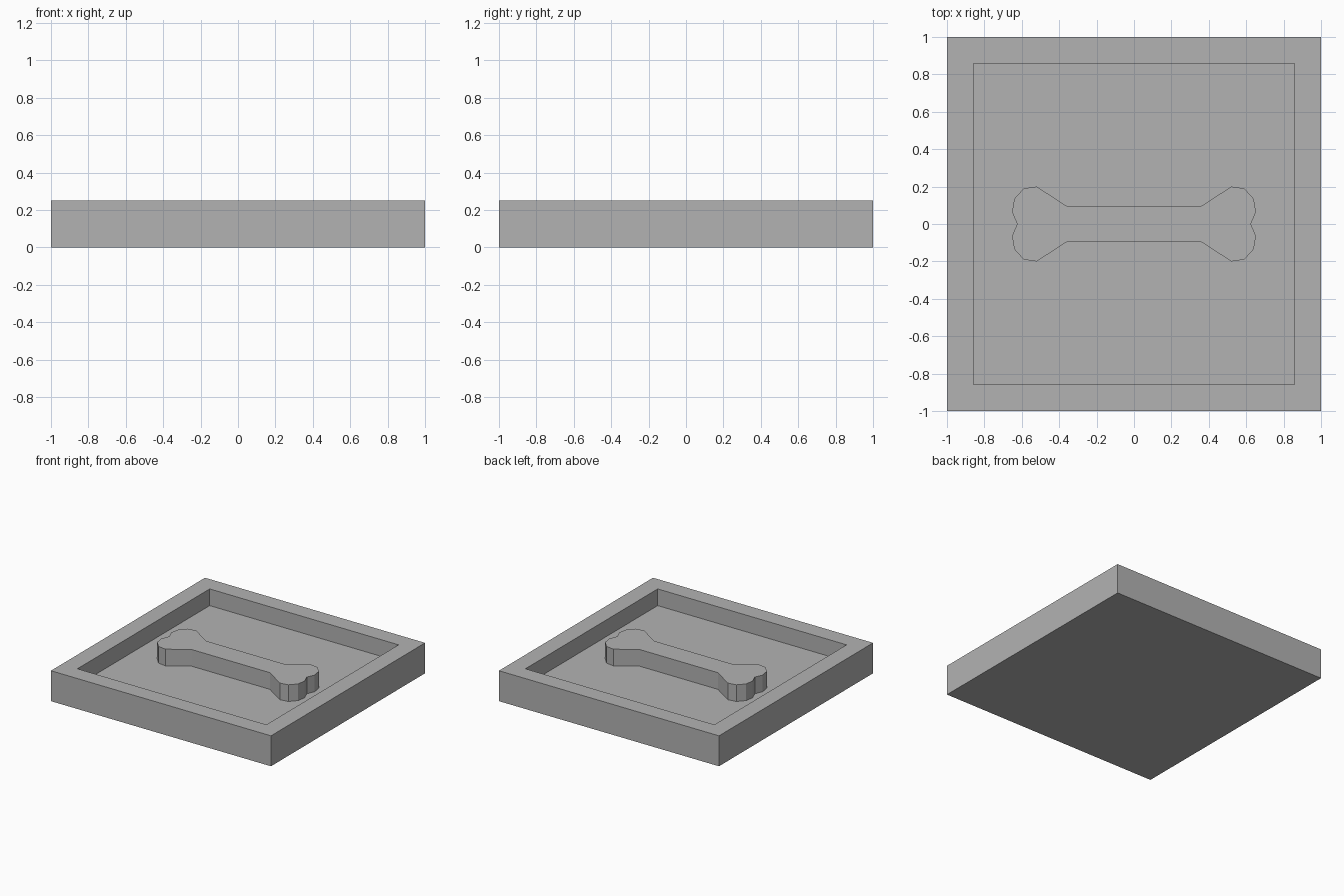
import bpy, bmesh

if "Cube" in bpy.data.objects:
    bpy.data.objects.remove(bpy.data.objects["Cube"])

TOP, FLOOR = 0.25, 0.113

grey = bpy.data.materials.new("plain grey")
grey.diffuse_color = (0.45, 0.45, 0.45, 1)
grey.use_nodes = True
grey.node_tree.nodes["Principled BSDF"].inputs["Base Color"].default_value = grey.diffuse_color


def finish(bm, name):
    bmesh.ops.recalc_face_normals(bm, faces=bm.faces)
    mesh = bpy.data.meshes.new(name)
    bm.to_mesh(mesh)
    bm.free()
    mesh.materials.append(grey)
    bpy.context.collection.objects.link(bpy.data.objects.new(name, mesh))


# Square tray: a slab whose top is inset and pushed down
bm = bmesh.new()
bmesh.ops.create_cube(bm, size=2)
for v in bm.verts:
    v.co.z = TOP if v.co.z > 0 else 0
top = max(bm.faces, key=lambda f: f.calc_center_median().z)
bmesh.ops.inset_region(bm, faces=[top], thickness=0.2)
for v in top.verts:
    v.co.z = TOP
pocket = bmesh.ops.extrude_discrete_faces(bm, faces=[top])["faces"][0]
for v in pocket.verts:
    v.co.z = FLOOR
finish(bm, "tray")

# Raised bone: one quarter of the outline, mirrored both ways
quarter = [(0.355, 0.093), (0.52, 0.2), (0.59, 0.19),
           (0.64, 0.135), (0.652, 0.065)]
right = quarter + [(0.625, 0)] + [(x, -y) for x, y in reversed(quarter)]
outline = right + [(-x, -y) for x, y in right]
bm = bmesh.new()
face = bm.faces.new([bm.verts.new((x, y, FLOOR)) for x, y in outline])
raised = bmesh.ops.extrude_face_region(bm, geom=[face])["geom"]
for v in raised:
    if isinstance(v, bmesh.types.BMVert):
        v.co.z = TOP
finish(bm, "bone")
